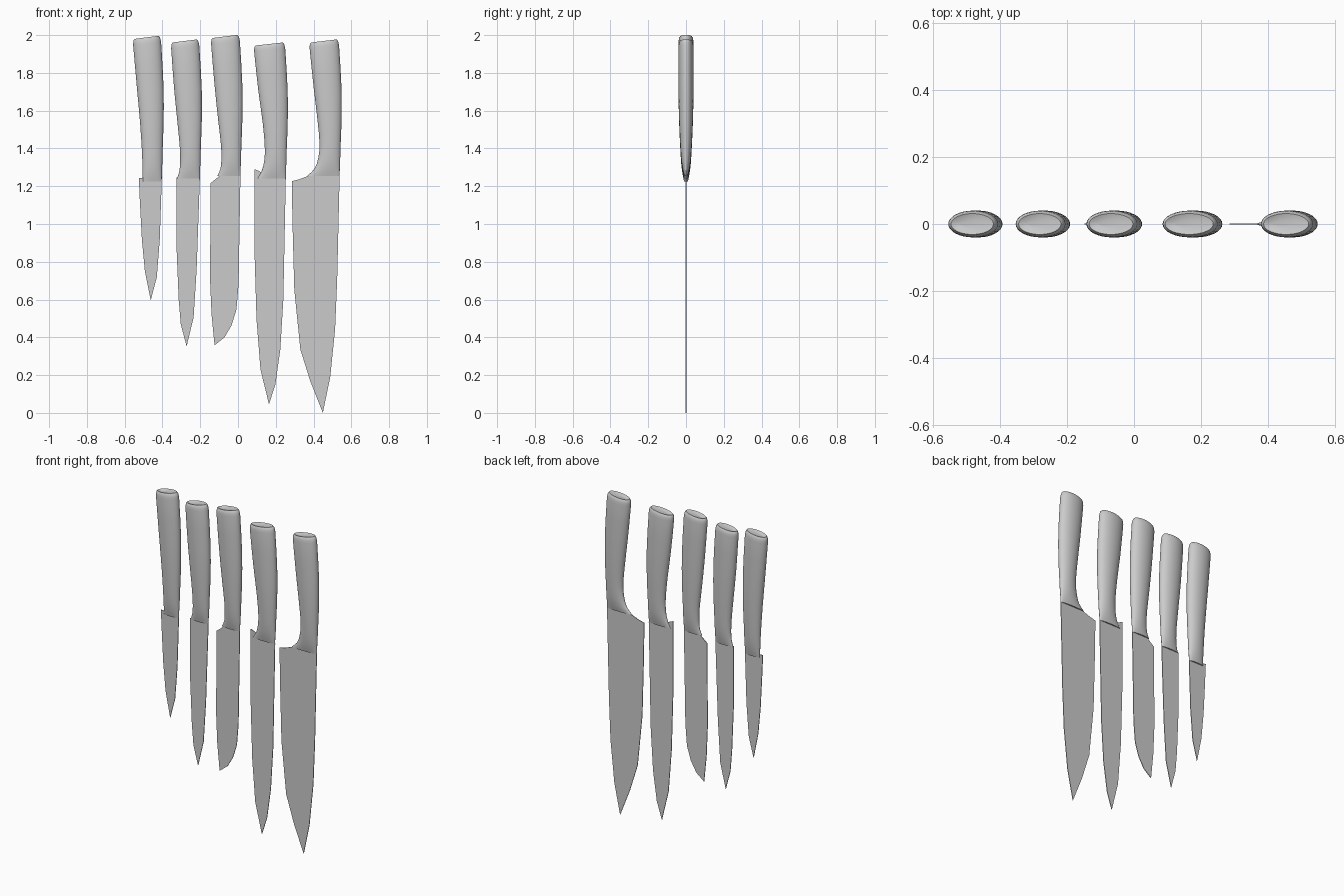
import bpy, bmesh, math

if "Cube" in bpy.data.objects:
    bpy.data.objects.remove(bpy.data.objects["Cube"])

SIDES = 32
T = [0, .05, .12, .22, .4, .65, 1]                 # stations from bolster to butt
RIGHT = [0, .001, .003, .005, .010, .010, -.005]   # spine bulge, shared by all handles
DEPTH = [.010, .018, .025, .030, .036, .040, .040] # half thickness, shared


def sample(vals, t):
    """Smooth interpolation through the stations."""
    n = len(T)
    i = max(k for k in range(n - 1) if T[k] <= t)

    def slope(k):
        a, b = max(k - 1, 0), min(k + 1, n - 1)
        return (vals[b] - vals[a]) / (T[b] - T[a])
    h = T[i + 1] - T[i]
    u = (t - T[i]) / h
    return ((2*u**3 - 3*u**2 + 1) * vals[i] + (u**3 - 2*u**2 + u) * h * slope(i)
            + (3*u**2 - 2*u**3) * vals[i + 1] + (u**3 - u**2) * h * slope(i + 1))


def finish(bm, name, angle):
    bmesh.ops.recalc_face_normals(bm, faces=bm.faces[:])
    mesh = bpy.data.meshes.new(name)
    bm.to_mesh(mesh)
    bm.free()
    ob = bpy.data.objects.new(name, mesh)
    bpy.context.collection.objects.link(ob)
    bpy.ops.object.select_all(action='DESELECT')
    ob.select_set(True)
    bpy.context.view_layer.objects.active = ob
    bpy.ops.object.shade_smooth_by_angle(angle=math.radians(angle))


def handle(name, z0, z1, left, spine):
    """Loft of ellipses with a rounded, slightly dished and tilted butt."""
    bm = bmesh.new()
    right = [spine + r for r in RIGHT]
    stations = [0, .025, .05, .085, .12, .17, .22, .3, .4, .52, .65, .8, .955]
    rows = [(t, t, 0) for t in stations]
    rows += [(.975, .975, .002), (.99, .99, .005), (1, 1, .011),
             (1, .998, .016), (1, .993, .035)]
    rings = []
    for t, height, inset in rows:
        l, r, d = (sample(v, t) for v in (left, right, DEPTH))
        cx, rx, ry = (l + r) / 2, (r - l) / 2 - inset, d - inset * .8
        tilt = .008 * max(0, (t - .6) / .4)
        z = z0 + (z1 - .007 - z0) * height
        ring = []
        for k in range(SIDES):
            a = 2 * math.pi * k / SIDES
            c = math.cos(a)
            ring.append(bm.verts.new((cx + rx * c, ry * math.sin(a), z + tilt * c)))
        rings.append(ring)
    for a, b in zip(rings, rings[1:]):
        for k in range(SIDES):
            j = (k + 1) % SIDES
            bm.faces.new((a[k], a[j], b[j], b[k]))
    bm.faces.new(rings[0])
    bm.faces.new(rings[-1])
    finish(bm, name, 40)


def blade(name, outline, half=.002):
    """Thin plate cut to the outline."""
    bm = bmesh.new()
    face = bm.faces.new([bm.verts.new((x, -half, z)) for x, z in outline])
    ext = bmesh.ops.extrude_face_region(bm, geom=[face])
    for v in ext['geom']:
        if isinstance(v, bmesh.types.BMVert):
            v.co.y = half
    bmesh.ops.triangulate(bm, faces=[f for f in bm.faces if len(f.verts) > 4])
    finish(bm, name, 20)


# Paring knife
handle("paring_handle", 1.225, 1.995, [-.504, -.505, -.506, -.509, -.518, -.535, -.558], -.404)
blade("paring_blade", [(-.525, 1.245), (-.52, 1.13), (-.509, .92), (-.493, .75), (-.462, .596),
                       (-.43, .718), (-.414, .92), (-.404, 1.225), (-.42, 1.24), (-.495, 1.242)])

# Utility knife
handle("utility_handle", 1.242, 1.976, [-.322, -.311, -.306, -.308, -.320, -.338, -.356], -.202)
blade("utility_blade", [(-.326, 1.245), (-.325, .866), (-.314, .6), (-.303, .469), (-.272, .352),
                        (-.235, .506), (-.219, .76), (-.202, 1.242), (-.22, 1.255), (-.30, 1.25)])

# Santoku-style knife
handle("santoku_handle", 1.255, 2.0, [-.110, -.093, -.088, -.090, -.105, -.124, -.145], .013)
blade("santoku_blade", [(-.145, 1.216), (-.148, .707), (-.14, .52), (-.124, .358), (-.071, .4),
                        (-.034, .464), (-.008, .548), (.003, .68), (.013, 1.255), (-.005, 1.265),
                        (-.085, 1.265), (-.112, 1.243)])

# Carving knife
handle("carving_handle", 1.242, 1.96, [.103, .124, .138, .142, .132, .108, .082], .253)
blade("carving_blade", [(.087, 1.29), (.087, .866), (.098, .495), (.119, .23), (.164, .045),
                        (.198, .151), (.224, .336), (.24, .6), (.253, 1.242), (.235, 1.26),
                        (.14, 1.26), (.113, 1.28)])

# Chef knife
handle("chef_handle", 1.255, 1.976, [.367, .404, .423, .432, .422, .401, .376], .538)
blade("chef_blade", [(.285, 1.227), (.288, 1.025), (.298, .654), (.33, .336), (.383, .167),
                     (.449, 0), (.488, .188), (.514, .442), (.525, .707), (.538, 1.255),
                     (.52, 1.265), (.39, 1.265), (.36, 1.25), (.325, 1.237)])
